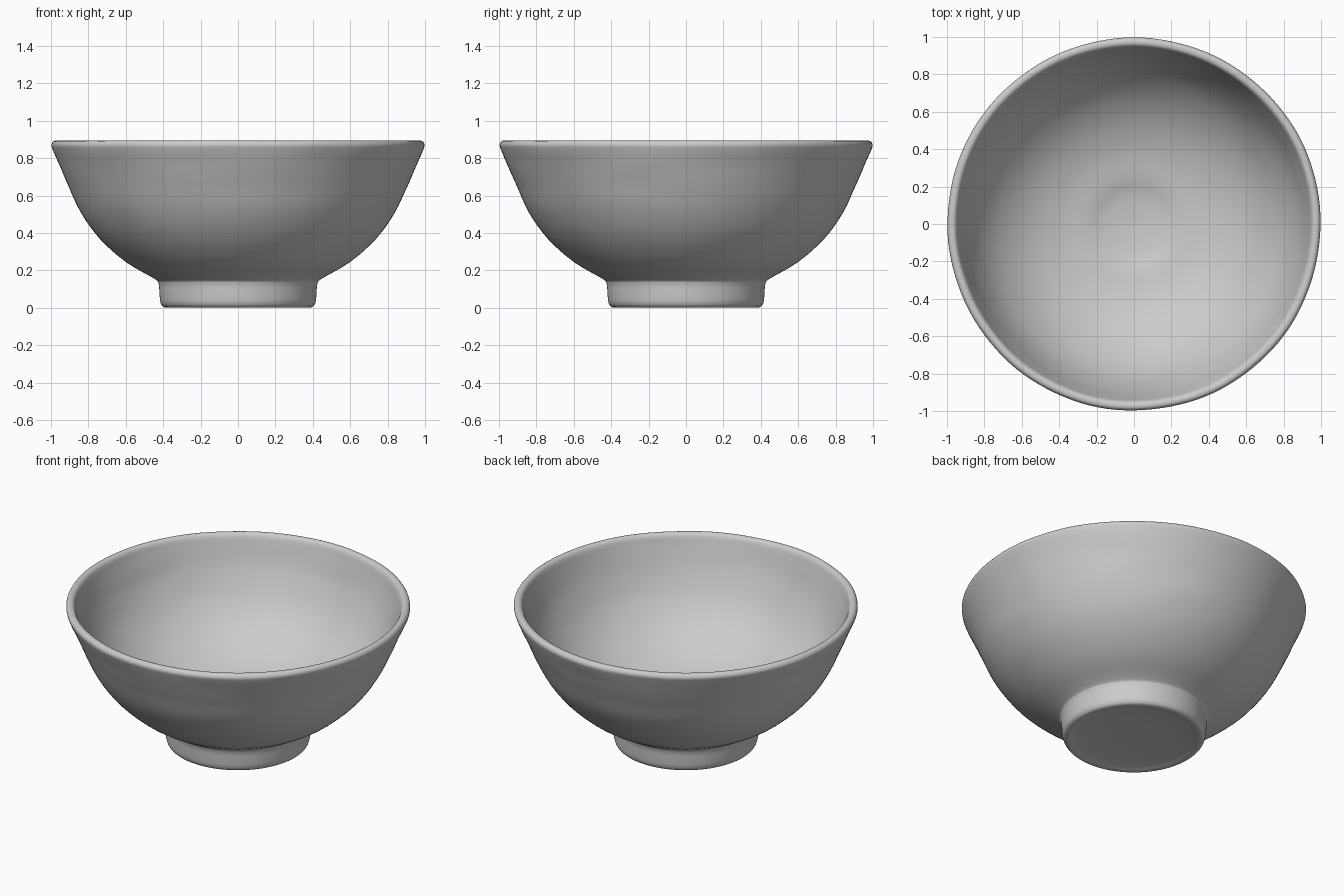
import bpy, bmesh, math
from mathutils import Vector, noise

cube = bpy.data.objects.get("Cube")
if cube:
    bpy.data.objects.remove(cube, do_unlink=True)

SEGMENTS = 128
STEPS = 4

# Cross-section (radius, height): underside, foot, outer wall, lip, inner wall, floor
PROFILE = [
    (0.0, 0.022), (0.2, 0.02), (0.33, 0.012), (0.375, 0.003), (0.4, 0.006), (0.415, 0.03),
    (0.42, 0.08), (0.425, 0.13), (0.45, 0.157), (0.6, 0.245), (0.74, 0.37),
    (0.84, 0.51), (0.91, 0.66), (0.96, 0.775), (0.99, 0.845), (0.997, 0.872),
    (0.985, 0.891), (0.963, 0.892), (0.947, 0.875), (0.93, 0.82), (0.885, 0.68),
    (0.81, 0.53), (0.7, 0.4), (0.56, 0.3), (0.4, 0.235), (0.25, 0.205),
    (0.15, 0.18), (0.0, 0.168),
]


def smooth_curve(points):
    """Sample a Catmull-Rom curve through the points."""
    p = [Vector(q) for q in points]
    p = [p[0]] + p + [p[-1]]
    out = []
    for a, b, c, d in zip(p, p[1:], p[2:], p[3:]):
        for i in range(STEPS):
            t = i / STEPS
            out.append(0.5 * (2 * b + (c - a) * t + (2 * a - 5 * b + 4 * c - d) * t ** 2
                              + (3 * b - a - 3 * c + d) * t ** 3))
    return out + [p[-1]]


def lathe(name, points, material):
    bm = bmesh.new()
    verts = [bm.verts.new((max(r, 0), 0, z)) for r, z in points]
    edges = [bm.edges.new(pair) for pair in zip(verts, verts[1:])]
    bmesh.ops.spin(bm, geom=verts + edges, axis=(0, 0, 1), cent=(0, 0, 0),
                   angle=math.tau, steps=SEGMENTS, use_duplicate=False)
    bmesh.ops.remove_doubles(bm, verts=bm.verts, dist=0.0005)
    bmesh.ops.recalc_face_normals(bm, faces=bm.faces)
    # Hand-formed unevenness on the foot, lip and inner wall
    for v in bm.verts:
        r = math.hypot(v.co.x, v.co.y)
        if v.co.z > 0.4 and r > 0.6:
            wobble = 0.004 * noise.noise(Vector((v.co.x * 3, v.co.y * 3, v.co.z * 9)))
            v.co.x *= 1 + wobble
            v.co.y *= 1 + wobble
            v.co.z += 0.4 * wobble
    mesh = bpy.data.meshes.new(name)
    bm.to_mesh(mesh)
    bm.free()
    mesh.materials.append(material)
    mesh.shade_smooth()
    obj = bpy.data.objects.new(name, mesh)
    bpy.context.collection.objects.link(obj)
    return obj


# Plain grey clay
clay = bpy.data.materials.new("grey clay")
clay.use_nodes = True
colour = (0.6, 0.6, 0.6, 1)
clay.diffuse_color = colour
clay.node_tree.nodes["Principled BSDF"].inputs["Base Color"].default_value = colour

lathe("footed_bowl", smooth_curve(PROFILE), clay)
